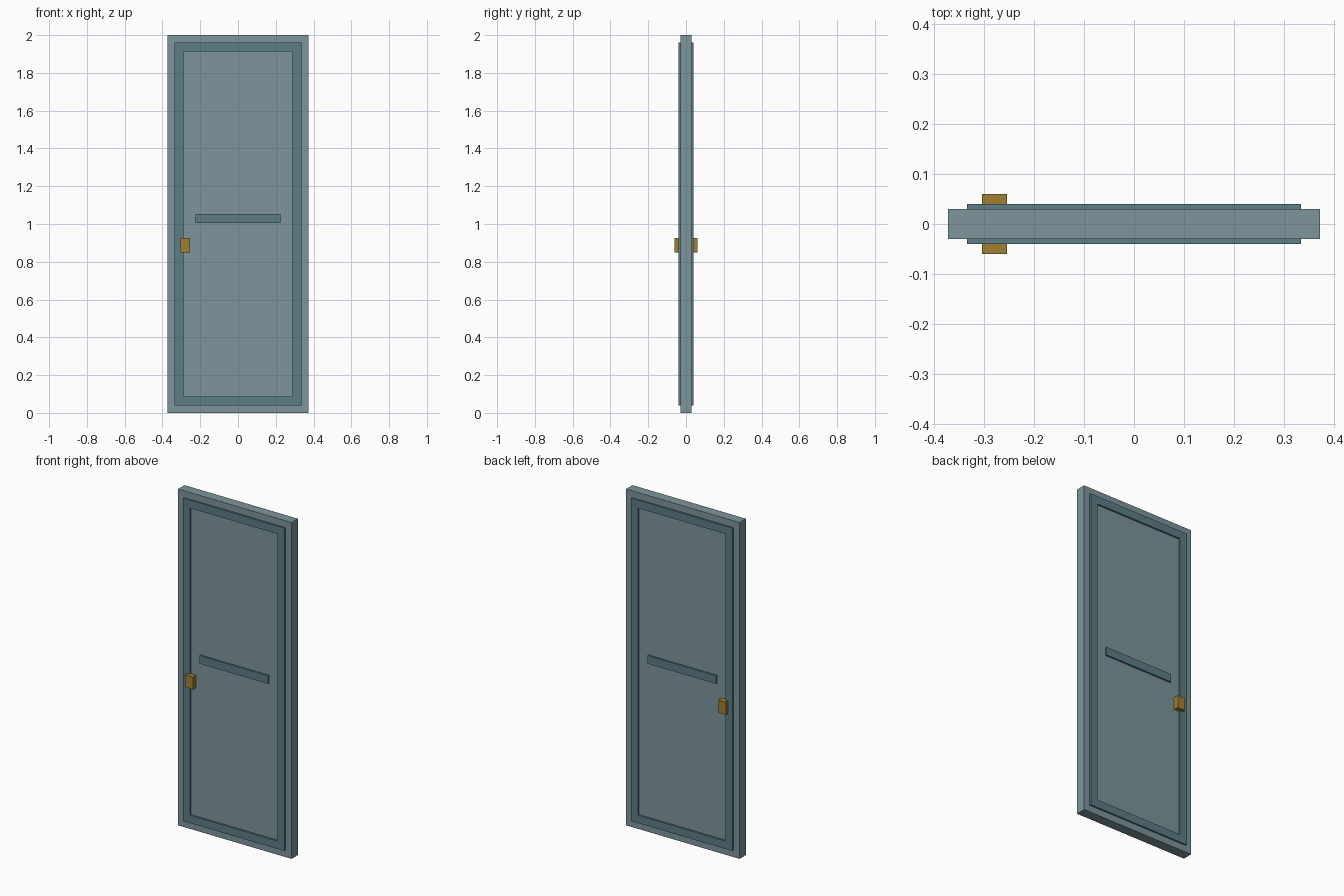
import bpy, bmesh

if "Cube" in bpy.data.objects:
    bpy.data.objects.remove(bpy.data.objects["Cube"])

def material(name, rgb):
    m = bpy.data.materials.new(name)
    m.diffuse_color = (*rgb, 1)
    m.use_nodes = True
    m.node_tree.nodes["Principled BSDF"].inputs["Base Color"].default_value = m.diffuse_color
    return m

PAINT = material("door_paint", (0.20, 0.30, 0.335))
TRIM = material("trim_paint", (0.11, 0.205, 0.245))
BRASS = material("brass", (0.35, 0.21, 0.03))

def finish(name, bm, mat):
    bmesh.ops.recalc_face_normals(bm, faces=bm.faces)
    me = bpy.data.meshes.new(name)
    bm.to_mesh(me)
    bm.free()
    me.materials.append(mat)
    ob = bpy.data.objects.new(name, me)
    bpy.context.collection.objects.link(ob)
    return ob

def box(name, x, y, z, mat):
    bm = bmesh.new()
    bmesh.ops.create_cube(bm, size=1)
    for v in bm.verts:
        v.co = [r[0] if c < 0 else r[1] for c, r in zip(v.co, (x, y, z))]
    return finish(name, bm, mat)

def ring(name, outer, inner, y, mat):
    """Mitred rectangular frame; outer/inner are (half width, z low, z high)."""
    bm = bmesh.new()
    loops = []
    for (w, lo, hi), yy in ((outer, y[0]), (inner, y[0]), (inner, y[1]), (outer, y[1])):
        loops.append([bm.verts.new((px, yy, pz)) for px, pz in ((-w, lo), (w, lo), (w, hi), (-w, hi))])
    for i in range(4):
        a, b = loops[i], loops[(i + 1) % 4]
        for j in range(4):
            k = (j + 1) % 4
            bm.faces.new((a[j], a[k], b[k], b[j]))
    return finish(name, bm, mat)

# Main slab
box("door_slab", (-0.373, 0.373), (-0.03, 0.03), (0, 2), PAINT)

# Raised trim, cross bar and handle on both faces
for side, s in (("front", -1), ("back", 1)):
    depth = lambda d: sorted((s * 0.03, s * d))
    ring(side + "_trim", (0.335, 0.04, 1.96), (0.289, 0.087, 1.913), depth(0.04), TRIM)
    box(side + "_cross_bar", (-0.225, 0.225), depth(0.04), (1.005, 1.053), TRIM)
    box(side + "_handle", (-0.305, -0.255), depth(0.06), (0.85, 0.925), BRASS)
